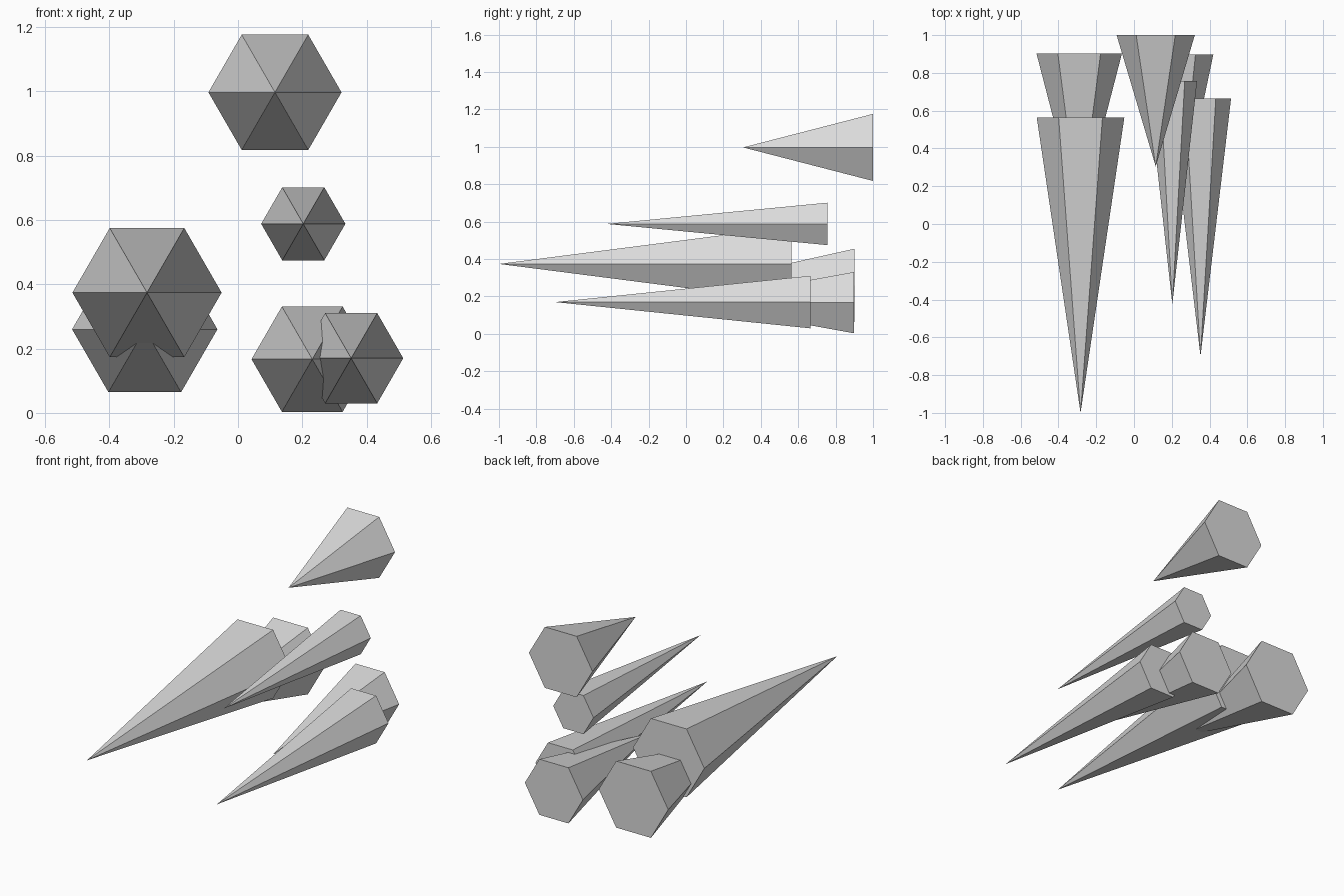
import bpy
import bmesh
from math import cos, sin, tau

default_cube = bpy.data.objects.get("Cube")
if default_cube:
    bpy.data.objects.remove(default_cube, do_unlink=True)

grey = bpy.data.materials.new("light_grey")
grey.use_nodes = True
grey.diffuse_color = (0.7, 0.7, 0.7, 1)
grey.node_tree.nodes["Principled BSDF"].inputs["Base Color"].default_value = (0.7, 0.7, 0.7, 1)

SIDES = 6


def spike(name, x, z, radius, tip_y, base_y):
    """Six-sided spike pointing forward, with a flat cap at the back."""
    bm = bmesh.new()
    tip = bm.verts.new((0, tip_y - base_y, 0))
    ring = [bm.verts.new((radius * cos(tau * i / SIDES), 0, radius * sin(tau * i / SIDES)))
            for i in range(SIDES)]
    bm.faces.new(ring)
    for i in range(SIDES):
        bm.faces.new((tip, ring[i], ring[(i + 1) % SIDES]))
    bmesh.ops.recalc_face_normals(bm, faces=bm.faces)
    mesh = bpy.data.meshes.new(name)
    bm.to_mesh(mesh)
    bm.free()
    mesh.materials.append(grey)
    obj = bpy.data.objects.new(name, mesh)
    obj.location = (x, base_y, z)
    bpy.context.collection.objects.link(obj)


# Right-hand cluster: a long spike with a shorter one nested behind it
spike("long_right_spike", -0.283, 0.374, 0.232, -1.0, 0.565)
spike("rear_right_spike", -0.29, 0.26, 0.226, 0.03, 0.902)

# Upper spikes
spike("top_spike", 0.115, 0.997, 0.207, 0.305, 1.0)
spike("thin_middle_spike", 0.203, 0.588, 0.131, -0.425, 0.757)

# Lower left pair
spike("rear_left_spike", 0.231, 0.167, 0.189, 0.0, 0.898)
spike("front_left_spike", 0.352, 0.17, 0.162, -0.70, 0.665)
